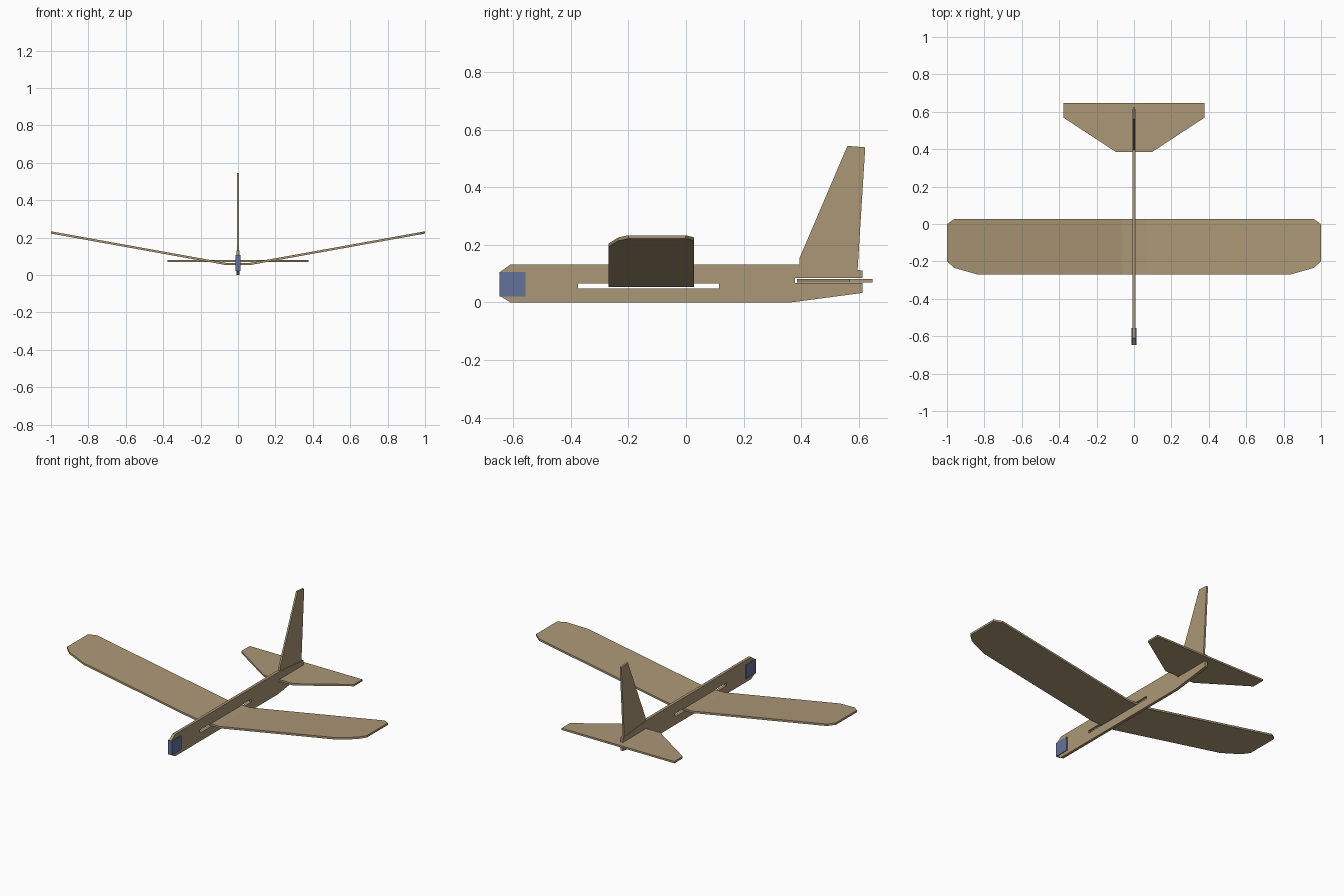
import bpy, bmesh
from mathutils import Vector

if "Cube" in bpy.data.objects:
    bpy.data.objects.remove(bpy.data.objects["Cube"])


def material(name, rgb):
    m = bpy.data.materials.new(name)
    m.diffuse_color = (*rgb, 1)
    m.use_nodes = True
    m.node_tree.nodes["Principled BSDF"].inputs["Base Color"].default_value = m.diffuse_color
    return m


wood = material("balsa", (0.41, 0.31, 0.18))
blue = material("blue_weight", (0.13, 0.17, 0.33))


def plate(name, outlines, place, push, mat):
    """Flat sheet: 2D outlines placed in 3D, welded, then extruded by push."""
    bm = bmesh.new()
    for outline in outlines:
        bm.faces.new([bm.verts.new(place(*p)) for p in outline])
    bmesh.ops.remove_doubles(bm, verts=bm.verts[:], dist=1e-5)
    ext = bmesh.ops.extrude_face_region(bm, geom=bm.faces[:], use_keep_orig=True)
    moved = [g for g in ext["geom"] if isinstance(g, bmesh.types.BMVert)]
    bmesh.ops.translate(bm, verts=moved, vec=Vector(push))
    bmesh.ops.recalc_face_normals(bm, faces=bm.faces[:])
    mesh = bpy.data.meshes.new(name)
    bm.to_mesh(mesh)
    bm.free()
    ob = bpy.data.objects.new(name, mesh)
    bpy.context.collection.objects.link(ob)
    if mat:
        mesh.materials.append(mat)
    return ob


def side_plate(name, outline, width, mat):
    """Upright sheet from a (y, z) outline, centred on x = 0."""
    return plate(name, [outline], lambda y, z: (-width / 2, y, z), (width, 0, 0), mat)


def rect(y0, y1, z0, z1):
    return [(y0, z0), (y1, z0), (y1, z1), (y0, z1)]


# Fuselage with an open tail notch
fuselage = side_plate("fuselage", [
    (-0.646, 0.022), (-0.61, 0), (0.365, 0), (0.614, 0.033),
    (0.614, 0.068), (0.378, 0.068), (0.378, 0.084), (0.614, 0.084),
    (0.614, 0.111), (0.38, 0.132), (-0.61, 0.132), (-0.646, 0.106)], 0.017, wood)

# Wing slot cut through the fuselage
cutter = side_plate("wing_slot_cutter", rect(-0.376, 0.115, 0.049, 0.066), 0.1, None)
cutter.hide_render = True
cutter.hide_set(True)
cut = fuselage.modifiers.new("wing_slot", "BOOLEAN")
cut.operation = "DIFFERENCE"
cut.solver = "EXACT"
cut.object = cutter
bpy.context.view_layer.objects.active = fuselage
bpy.ops.object.modifier_apply(modifier=cut.name)
bpy.data.objects.remove(cutter)

# Wing: flat centre and two raised panels with clipped tips
flat, front, back = 0.065, -0.269, 0.028
panel = [(flat, front), (0.84, front), (0.96, -0.235), (1, -0.2),
         (1, -0.001), (0.96, back), (flat, back)]
centre = [(-flat, front), (flat, front), (flat, back), (-flat, back)]
mirrored = [(-x, y) for x, y in reversed(panel)]
plate("wing", [centre, panel, mirrored],
      lambda x, y: (x, y, 0.053 + max(0, abs(x) - flat) * 0.18), (0, 0, 0.012), wood)

# Tailplane
half = [(0.098, 0.386), (0.376, 0.568), (0.376, 0.648)]
plate("tailplane", [half + [(-x, y) for x, y in reversed(half)]],
      lambda x, y: (x, y, 0.07), (0, 0, 0.011), wood)

# Fin
side_plate("fin", [(0.395, 0.125), (0.596, 0.108), (0.623, 0.539),
                   (0.561, 0.544), (0.395, 0.155)], 0.011, wood)

# Nose weight
side_plate("nose_weight", rect(-0.648, -0.557, 0.021, 0.106), 0.026, blue)
